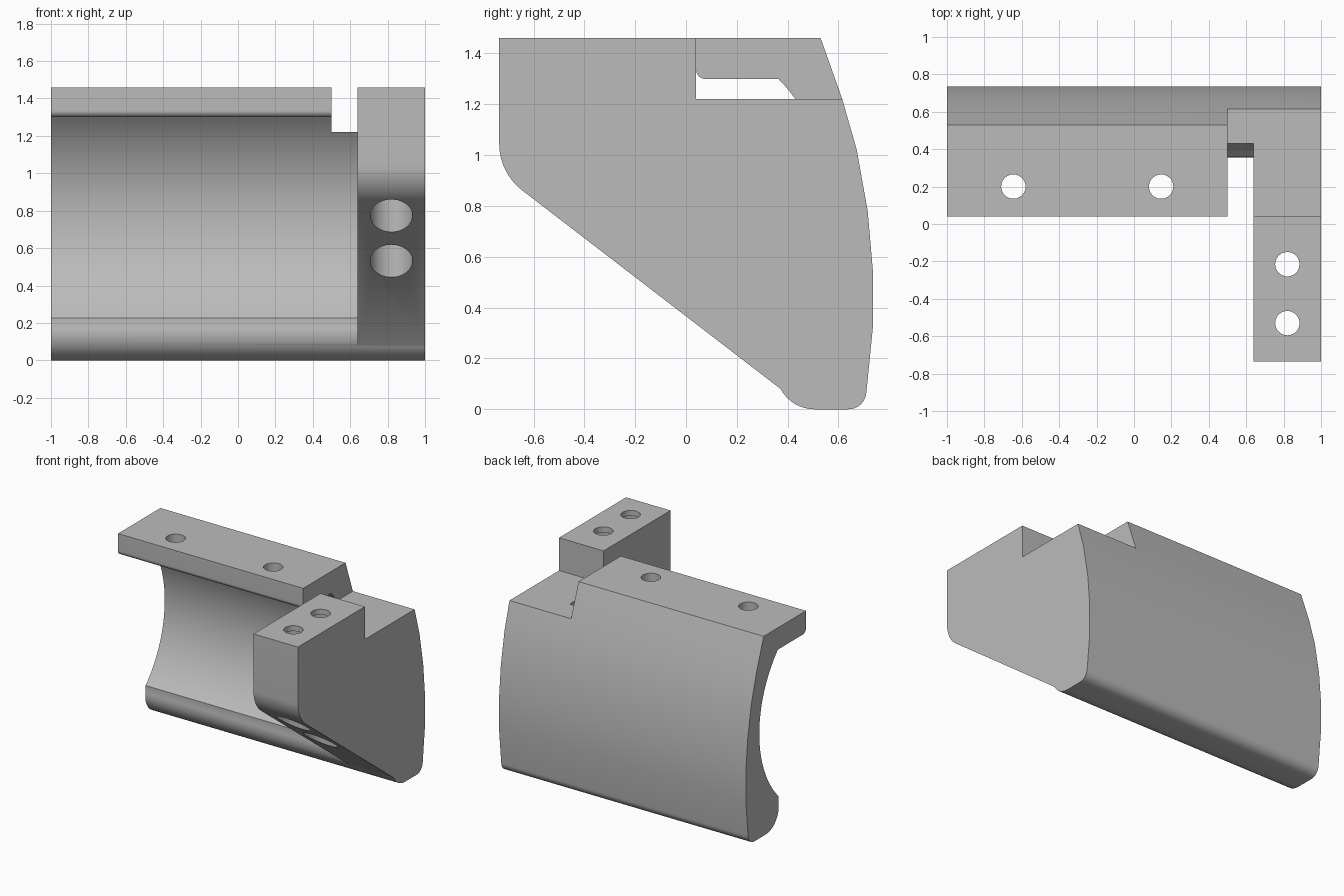
import bpy, bmesh
from math import radians, cos, sin, tan
from mathutils import Vector

cube = bpy.data.objects.get("Cube")
if cube:
    bpy.data.objects.remove(cube, do_unlink=True)

grey = bpy.data.materials.new("plain grey")
grey.use_nodes = True
colour = (0.5, 0.5, 0.5, 1)
grey.diffuse_color = colour
grey.node_tree.nodes["Principled BSDF"].inputs["Base Color"].default_value = colour


def arc(centre, radius, start, end, steps):
    """Points (y, z) on an arc between two angles in degrees."""
    angles = [radians(start + (end - start) * i / steps) for i in range(steps + 1)]
    return [(centre[0] + radius * cos(a), centre[1] + radius * sin(a)) for a in angles]


def fillet(before, corner, after, radius, steps=10):
    """Points that round off one profile corner."""
    p = Vector(corner)
    a = (Vector(before) - p).normalized()
    b = (Vector(after) - p).normalized()
    half = a.angle(b) / 2
    centre = p + (a + b).normalized() * (radius / sin(half))
    start = p + a * (radius / tan(half)) - centre
    end = p + b * (radius / tan(half)) - centre
    return [tuple(centre + start.lerp(end, i / steps).normalized() * radius)
            for i in range(steps + 1)]


def prism(name, profile, x0, x1):
    """Extrude a (y, z) profile along x."""
    bm = bmesh.new()
    face = bm.faces.new([bm.verts.new((x0, y, z)) for y, z in profile])
    ext = bmesh.ops.extrude_face_region(bm, geom=[face])
    moved = [v for v in ext["geom"] if isinstance(v, bmesh.types.BMVert)]
    bmesh.ops.translate(bm, verts=moved, vec=(x1 - x0, 0, 0))
    bmesh.ops.recalc_face_normals(bm, faces=bm.faces)
    mesh = bpy.data.meshes.new(name)
    bm.to_mesh(mesh)
    bm.free()
    mesh.materials.append(grey)
    obj = bpy.data.objects.new(name, mesh)
    bpy.context.collection.objects.link(obj)
    return obj


def cylinder(x, y, z0, z1, radius):
    bpy.ops.mesh.primitive_cylinder_add(vertices=48, radius=radius, depth=z1 - z0,
                                        location=(x, y, (z0 + z1) / 2))
    bpy.context.object.data.materials.append(grey)
    return bpy.context.object


def combine(target, tool, operation):
    """Apply a boolean and remove the tool object."""
    mod = target.modifiers.new("boolean", "BOOLEAN")
    mod.operation, mod.object, mod.solver = operation, tool, "EXACT"
    bpy.context.view_layer.objects.active = target
    bpy.ops.object.modifier_apply(modifier=mod.name)
    bpy.data.objects.remove(tool, do_unlink=True)


# Curved guard with its top flange and rounded lower lip
outer = [(0.71, 0.07), (0.735, 0.32), (0.735, 0.55), (0.715, 0.78),
         (0.672, 1.02), (0.615, 1.22), (0.53, 1.46)]
profile = [(0.04, 1.46)]
profile += fillet((0.04, 1.46), (0.04, 1.30), (0.36, 1.30), 0.035)
profile += arc((-0.19, 0.765), 0.77, 44, -44.5, 32)
profile += arc((0.505, 0.15), 0.15, 165, 270, 14)
profile += fillet((0.5, 0), (0.702, 0), outer[0], 0.07)
profile += outer
bracket = prism("bracket_body", profile, -1, 1)

# Step in the flange beside the end plate
combine(bracket, prism("step_cutter", [(-0.1, 1.22), (1, 1.22), (1, 1.6), (-0.1, 1.6)],
                       0.5, 1.1), "DIFFERENCE")

# End plate with a sloping underside, buried in the guard at the back
nose = fillet((-0.735, 1.46), (-0.735, 0.931), (0.38, 0.074), 0.23)
plate = [(-0.735, 1.46)] + nose + [(0.38, 0.074), (0.55, 0.1), (0.62, 0.7),
                                   (0.55, 1.22), (0.04, 1.22), (0.04, 1.46)]
combine(bracket, prism("end_plate", plate, 0.64, 1), "UNION")

# Flange screw holes
for x in (-0.645, 0.145):
    combine(bracket, cylinder(x, 0.2, 1.2, 1.6, 0.065), "DIFFERENCE")

# End plate screw holes, counterbored from below
for y in (-0.215, -0.53):
    combine(bracket, cylinder(0.82, y, 0.2, 1.6, 0.065), "DIFFERENCE")
    combine(bracket, cylinder(0.82, y, 0.2, 1.42, 0.113), "DIFFERENCE")

# Smooth curves, crisp edges
bpy.ops.object.select_all(action="DESELECT")
bracket.select_set(True)
bpy.context.view_layer.objects.active = bracket
bpy.ops.object.shade_smooth_by_angle(angle=radians(30))
